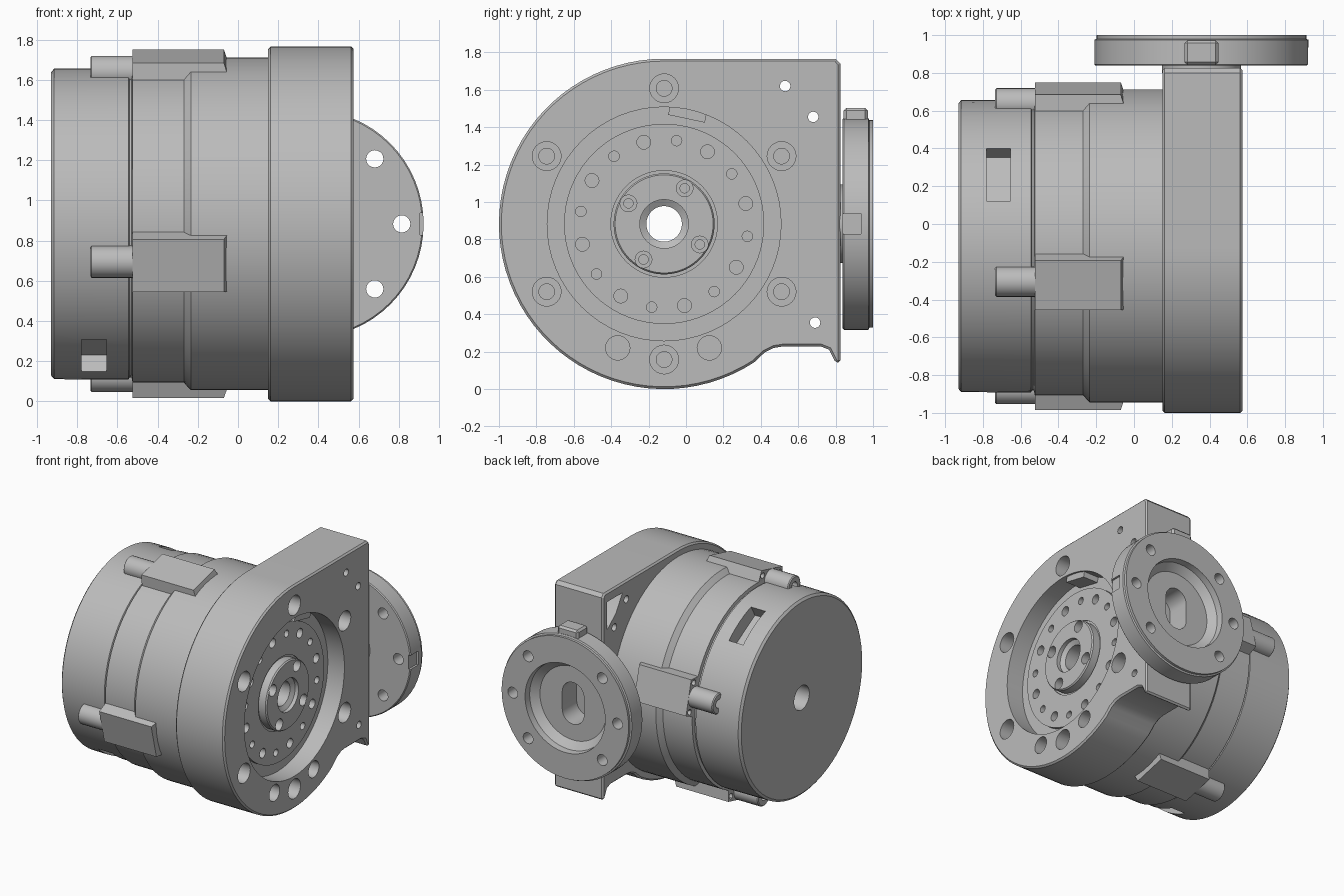
import bpy, bmesh, math
from mathutils import Matrix, Vector

if "Cube" in bpy.data.objects:
    bpy.data.objects.remove(bpy.data.objects["Cube"])

CY, CZ, R = -0.117, 0.883, 0.883      # motor axis (runs along x) and housing radius
FX = 0.357                            # flange centre in x

metal = bpy.data.materials.new("grey metal")
metal.use_nodes = True
metal.diffuse_color = (0.5, 0.5, 0.5, 1)
metal.node_tree.nodes["Principled BSDF"].inputs["Base Color"].default_value = (0.5, 0.5, 0.5, 1)


def polar(angle, r):
    a = math.radians(angle)
    return CY + r * math.cos(a), CZ + r * math.sin(a)


def lathe(bm, profile, axis, c1, c2, segs=24, closed=False):
    """Spin (position, radius) points about an x or y axis through (c1, c2)."""
    rings = []
    for p, r in profile:
        ring = []
        for i in range(segs):
            a = math.tau * i / segs
            u, v = c1 + r * math.cos(a), c2 + r * math.sin(a)
            ring.append(bm.verts.new((p, u, v) if axis == "x" else (u, p, v)))
        rings.append(ring)
    pairs = list(zip(rings, rings[1:]))
    if closed:
        pairs.append((rings[-1], rings[0]))
    else:
        bm.faces.new(rings[0])
        bm.faces.new(rings[-1])
    for a, b in pairs:
        for i in range(segs):
            j = (i + 1) % segs
            bm.faces.new((a[i], a[j], b[j], b[i]))


def prism(bm, outline, lo, hi, axis):
    """Extrude a 2D outline along x or y."""
    def put(p, d):
        return bm.verts.new((d, *p) if axis == "x" else (p[0], d, p[1]))
    a = [put(p, lo) for p in outline]
    b = [put(p, hi) for p in outline]
    bm.faces.new(a)
    bm.faces.new(b)
    for i in range(len(a)):
        j = (i + 1) % len(a)
        bm.faces.new((a[i], a[j], b[j], b[i]))


def box(bm, lo, hi, matrix=None):
    lo, hi = Vector(lo), Vector(hi)
    m = Matrix.Translation((lo + hi) / 2) @ Matrix.Diagonal((*(hi - lo), 1))
    bmesh.ops.create_cube(bm, size=1, matrix=matrix @ m if matrix else m)


def spin(angle):
    """Frame whose local z points radially outward from the motor axis."""
    return Matrix.Translation((0, CY, CZ)) @ Matrix.Rotation(math.radians(angle - 90), 4, "X")


def make(name, bm):
    bmesh.ops.recalc_face_normals(bm, faces=bm.faces)
    me = bpy.data.meshes.new(name)
    bm.to_mesh(me)
    bm.free()
    me.materials.append(metal)
    ob = bpy.data.objects.new(name, me)
    bpy.context.collection.objects.link(ob)
    return ob


def finish(ob, cutters=(), bevel=0):
    """Bevel, cut, apply and smooth one part."""
    if bevel:
        mod = ob.modifiers.new("bevel", "BEVEL")
        mod.width, mod.segments = bevel, 1
        mod.limit_method, mod.angle_limit = "ANGLE", math.radians(50)
    for c in cutters:
        mod = ob.modifiers.new("cut", "BOOLEAN")
        mod.operation, mod.solver, mod.object = "DIFFERENCE", "EXACT", c
    bpy.ops.object.select_all(action="DESELECT")
    ob.select_set(True)
    bpy.context.view_layer.objects.active = ob
    for mod in list(ob.modifiers):
        bpy.ops.object.modifier_apply(modifier=mod.name)
    bpy.ops.object.shade_smooth_by_angle(angle=math.radians(30))


def cutter(name, bm):
    ob = make(name, bm)
    ob.hide_render = True
    helpers.append(ob)
    return ob


helpers = []

# Slot through the flange into the housing
bm = bmesh.new()
slot = []
for i in range(17):
    a = math.pi * i / 16
    slot.append((FX + 0.095 * math.cos(a), CZ + 0.07 + 0.095 * math.sin(a)))
slot += [(2 * FX - x, 2 * CZ - z) for x, z in slot]
prism(bm, slot, 0.72, 1.1, "y")
slot_cut = cutter("slot_cutter", bm)

# Housing plate: round on one side, square with a foot on the other
outline = [polar(90 + 213 * i / 50, R) for i in range(51)]
outline += [(0.42, 0.195), (0.47, 0.22), (0.52, 0.228), (0.72, 0.228), (0.765, 0.21),
            (0.79, 0.16), (0.8, 0.14), (0.825, 0.14), (0.825, 1.74), (0.8, 1.766)]
bm = bmesh.new()
prism(bm, outline, 0.15, 0.575, "x")
housing = make("housing_plate", bm)
bm = bmesh.new()
lathe(bm, [(0.1, 0.5), (0.43, 0.5), (0.43, 0.625), (0.7, 0.625)], "x", CY, CZ, 64)
for i in range(6):                                     # counterbored bolt holes
    lathe(bm, [(0.3, 0.042), (0.47, 0.042), (0.47, 0.077), (0.7, 0.077)], "x",
          *polar(30 + 60 * i, 0.725))
for y in (-0.365, 0.125):
    lathe(bm, [(0.4, 0.065), (0.7, 0.065)], "x", y, 0.22)
for y, z in ((0.53, 1.62), (0.68, 1.455), (0.69, 0.355)):
    lathe(bm, [(0, 0.028), (0.7, 0.028)], "x", y, z)
prism(bm, [(0.58, 1.69), (0.77, 1.69), (0.77, 1.47), (0.66, 1.56)], 0.1, 0.45, "x")
finish(housing, [cutter("housing_cutter", bm), slot_cut], bevel=0.018)

# Small stop inside the housing recess
bm = bmesh.new()
box(bm, (0.4, -0.1, 0.575), (0.56, 0.1, 0.64), spin(78))
finish(make("recess_stop", bm))

# Motor body with output disc and hub
bm = bmesh.new()
lathe(bm, [(-0.93, 0.095), (-0.93, 0.755), (-0.915, 0.773), (-0.545, 0.775), (-0.54, 0.765),
           (-0.53, 0.765), (-0.525, 0.79), (-0.27, 0.79), (-0.235, 0.828), (0.2, 0.828),
           (0.2, 0.535), (0.46, 0.535), (0.46, 0.285), (0.45, 0.285), (0.45, 0.27),
           (0.51, 0.27), (0.52, 0.262), (0.52, 0.13), (0.49, 0.13), (0.47, 0.095)],
      "x", CY, CZ, 72, closed=True)
body = make("motor_body", bm)
bm = bmesh.new()
for i in range(16):
    lathe(bm, [(0.36, 0.028 + 0.009 * (i % 2)), (0.6, 0.028 + 0.009 * (i % 2))], "x",
          *polar(81.5 - 22.5 * i, 0.45), 16)
for i in range(4):
    lathe(bm, [(0.42, 0.025), (0.46, 0.025), (0.46, 0.045), (0.6, 0.045)], "x",
          *polar(60 + 90 * i, 0.22), 16)
for angle in (60, 240):                                # side windows
    box(bm, (-0.78, -0.16, 0.66), (-0.655, 0.16, 0.9), spin(angle))
finish(body, [cutter("body_cutter", bm)])

# Four lugs with screw bosses
for i in range(4):
    angle = 104 + 90 * i
    frame = spin(angle)
    bm = bmesh.new()
    box(bm, (-0.525, -0.165, 0.7), (-0.02, 0.165, 0.86))
    for v in bm.verts:
        if v.co.z > 0.8:
            v.co.y *= 0.82
            if v.co.x > -0.1:
                v.co.x = -0.07
    bm.transform(frame)
    lug = make(f"lug_{i + 1}", bm)
    bm = bmesh.new()
    for side in (-0.11, 0.11):
        p = frame @ Vector((0, side, 0.82))
        lathe(bm, [(-0.6, 0.022), (-0.45, 0.022)], "x", p.y, p.z, 12)
    finish(lug, [cutter("lug_cutter", bm)])
    bm = bmesh.new()
    y, z = polar(angle, 0.78)
    lathe(bm, [(-0.64, 0.035), (-0.735, 0.035), (-0.735, 0.072), (-0.728, 0.08), (-0.5, 0.08)],
          "x", y, z, 24)
    finish(make(f"screw_boss_{i + 1}", bm))

# Mounting flange with stepped recess
bm = bmesh.new()
lathe(bm, [(0.8, 0.21), (0.838, 0.21), (0.838, 0.56), (0.845, 0.567), (0.975, 0.567),
           (0.98, 0.555), (1.0, 0.555), (1.0, 0.35), (0.95, 0.345), (0.9, 0.29)],
      "y", FX, CZ, 64)
flange = make("mounting_flange", bm)
bm = bmesh.new()
for angle in (0, 45, 135, 180, 225, 315):
    a = math.radians(angle)
    lathe(bm, [(0.7, 0.043), (1.1, 0.043)], "y",
          FX + 0.458 * math.cos(a), CZ + 0.458 * math.sin(a), 20)
box(bm, (0.905, 0.8, CZ - 0.055), (1.1, 0.935, CZ + 0.055))
finish(flange, [cutter("flange_cutter", bm), slot_cut])

# Locating tab on top of the flange
bm = bmesh.new()
box(bm, (FX - 0.09, 0.842, 1.4), (FX + 0.09, 0.972, 1.503))
finish(make("flange_tab", bm), bevel=0.015)

for ob in helpers:
    bpy.data.objects.remove(ob)
